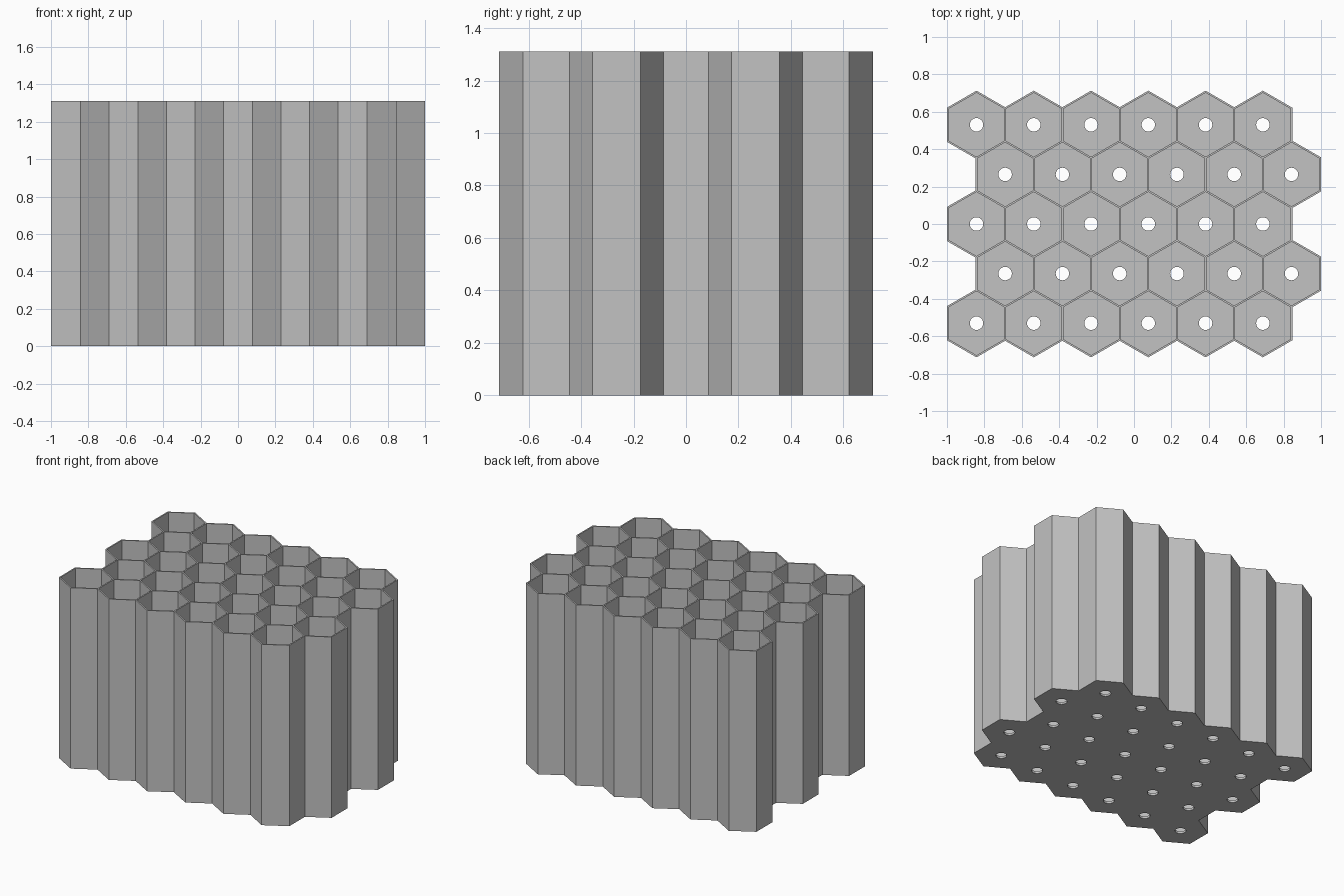
import bpy, bmesh
from math import cos, sin, radians, sqrt
from mathutils import Vector

cube = bpy.data.objects.get("Cube")
if cube:
    bpy.data.objects.remove(cube, do_unlink=True)

PITCH = 0.3062          # spacing of the cells
WALL = 0.0098           # wall thickness
HEIGHT = 1.31
FLOOR = 0.016
HOLE = 0.036            # drain hole radius
STEPS = 4               # hole segments per hexagon side
COLS, ROWS = 6, 5
ROW_PITCH = PITCH * sqrt(3) / 2
RADIUS = PITCH / sqrt(3)


def polar(radius, degrees):
    return Vector((radius * cos(radians(degrees)), radius * sin(radians(degrees)), 0))


def at(point, z):
    return Vector((point.x, point.y, z))


# Staggered cell centres
centres = []
for row in range(ROWS):
    shift = -PITCH / 4 if row % 2 == 0 else PITCH / 4
    for col in range(COLS):
        centres.append(Vector(((col - (COLS - 1) / 2) * PITCH + shift,
                               (row - (ROWS - 1) / 2) * ROW_PITCH, 0)))


def near(point, distance):
    return [c for c in centres if (c - point).length < distance]


def outer_corner(point):
    """Push corners on the outline outward by half a wall."""
    away = sum((point - c for c in near(point, RADIUS * 1.05)), Vector())
    if away.length < RADIUS / 2:
        return point
    return point + away.normalized() * WALL / sqrt(3)


bm = bmesh.new()


def face(*points):
    bm.faces.new([bm.verts.new(p) for p in points])


def wall(a, b, low, high):
    face(at(a, low), at(b, low), at(b, high), at(a, high))


for c in centres:
    for side in range(6):
        start = 30 + 60 * side
        angles = (start, start + 60)
        a, b = [outer_corner(c + polar(RADIUS, d)) for d in angles]
        ia, ib = [c + polar(RADIUS - WALL / sqrt(3), d) for d in angles]
        arc = [c + polar(HOLE, start + 60 * s / STEPS) for s in range(STEPS + 1)]

        # Rim and inside of the cell
        face(at(a, HEIGHT), at(b, HEIGHT), at(ib, HEIGHT), at(ia, HEIGHT))
        wall(ia, ib, FLOOR, HEIGHT)

        # Floor and underside around the drain hole
        for p, q, z in ((ia, ib, FLOOR), (a, b, 0)):
            face(at(p, z), at(q, z), *[at(v, z) for v in reversed(arc)])
        for p, q in zip(arc, arc[1:]):
            wall(p, q, 0, FLOOR)

        # Outside wall where there is no neighbouring cell
        if not near(c + polar(PITCH, start + 30), PITCH / 4):
            wall(a, b, 0, HEIGHT)

bmesh.ops.remove_doubles(bm, verts=bm.verts[:], dist=0.0005)
bmesh.ops.recalc_face_normals(bm, faces=bm.faces[:])

mesh = bpy.data.meshes.new("honeycomb_holder")
bm.to_mesh(mesh)
bm.free()
holder = bpy.data.objects.new("honeycomb_holder", mesh)
bpy.context.collection.objects.link(holder)

# Plain grey
grey = bpy.data.materials.new("grey")
grey.use_nodes = True
colour = (0.54, 0.54, 0.54, 1)
grey.diffuse_color = colour
grey.node_tree.nodes["Principled BSDF"].inputs["Base Color"].default_value = colour
mesh.materials.append(grey)
